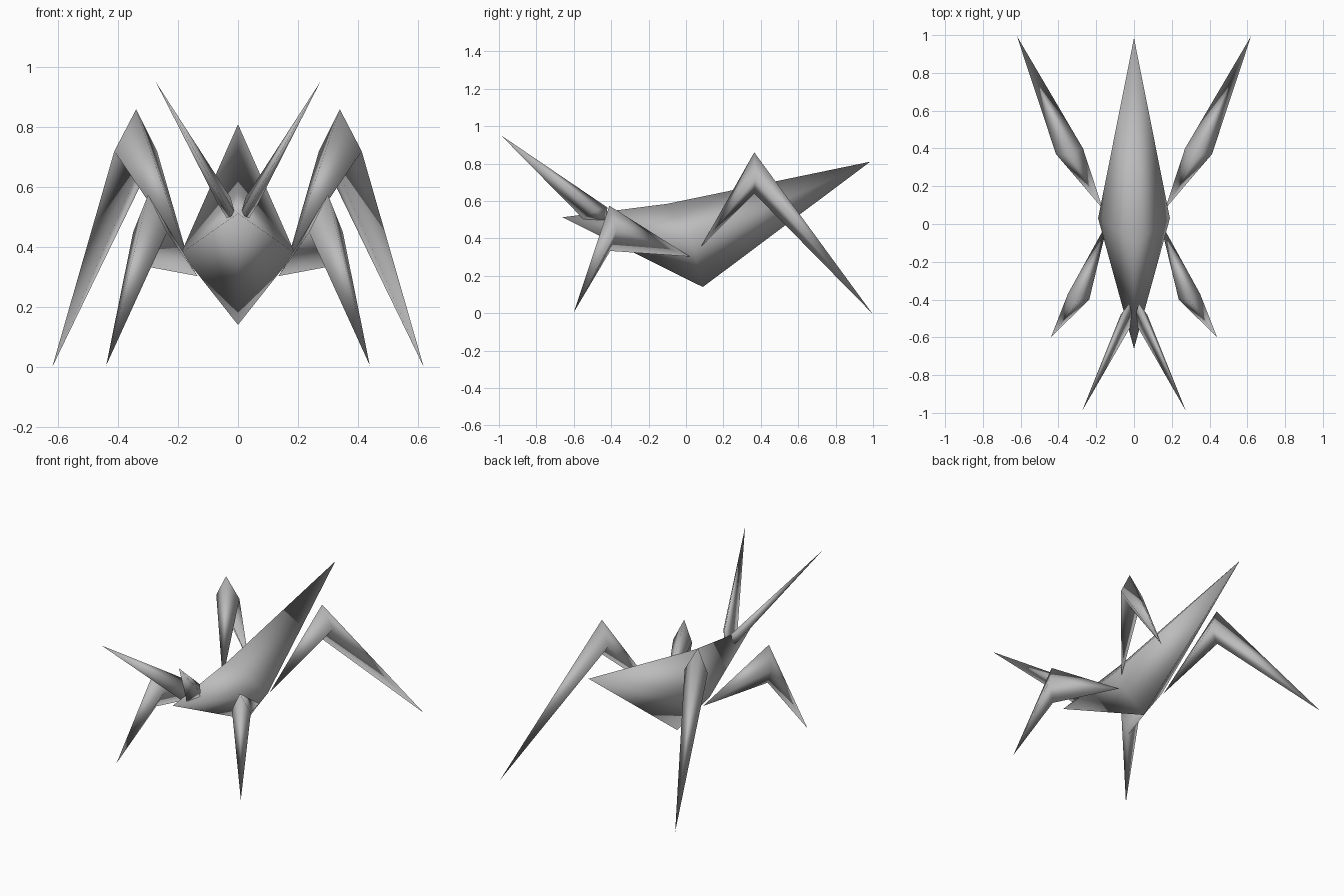
import bpy
import bmesh

if "Cube" in bpy.data.objects:
    bpy.data.objects.remove(bpy.data.objects["Cube"])

grey = bpy.data.materials.new("plain_grey")
grey.diffuse_color = (0.5, 0.5, 0.5, 1.0)
grey.use_nodes = True
grey.node_tree.nodes["Principled BSDF"].inputs["Base Color"].default_value = grey.diffuse_color


def spindle(name, start, ring, end, side=1):
    """Two smooth spikes sharing one diamond-shaped ring; side=-1 mirrors in x."""
    bm = bmesh.new()

    def vert(p):
        return bm.verts.new((p[0] * side, p[1], p[2]))

    a, b = vert(start), vert(end)
    loop = [vert(p) for p in ring]
    for i, v in enumerate(loop):
        w = loop[(i + 1) % len(loop)]
        bm.faces.new((a, v, w))
        bm.faces.new((b, w, v))
    bmesh.ops.recalc_face_normals(bm, faces=bm.faces)
    for f in bm.faces:
        f.smooth = True
    mesh = bpy.data.meshes.new(name)
    bm.to_mesh(mesh)
    bm.free()
    mesh.materials.append(grey)
    obj = bpy.data.objects.new(name, mesh)
    bpy.context.collection.objects.link(obj)


# Body: pointed snout, tilted diamond at the waist, long raised tail
spindle("body", (0, -0.66, 0.513),
        [(0, -0.10, 0.585), (0.19, 0.03, 0.38), (0, 0.09, 0.14), (-0.19, 0.03, 0.38)],
        (0, 0.985, 0.81))

for label, s in (("right", 1), ("left", -1)):
    # Hind leg: hip, knee (top, outer, bottom, inner), foot
    spindle("hind_leg_" + label, (0.165, 0.08, 0.355),
            [(0.34, 0.365, 0.86), (0.413, 0.37, 0.72),
             (0.34, 0.365, 0.64), (0.27, 0.40, 0.72)],
            (0.62, 0.995, 0.0), s)
    # Front leg
    spindle("front_leg_" + label, (0.135, 0.02, 0.303),
            [(0.30, -0.41, 0.575), (0.35, -0.37, 0.45),
             (0.295, -0.405, 0.333), (0.237, -0.40, 0.45)],
            (0.44, -0.60, 0.005), s)
    # Antenna: short root on the head, long thin point
    spindle("antenna_" + label, (0.03, -0.43, 0.485),
            [(0.025, -0.42, 0.565), (0.07, -0.48, 0.55),
             (0.022, -0.55, 0.505), (0.012, -0.47, 0.52)],
            (0.275, -0.99, 0.952), s)
